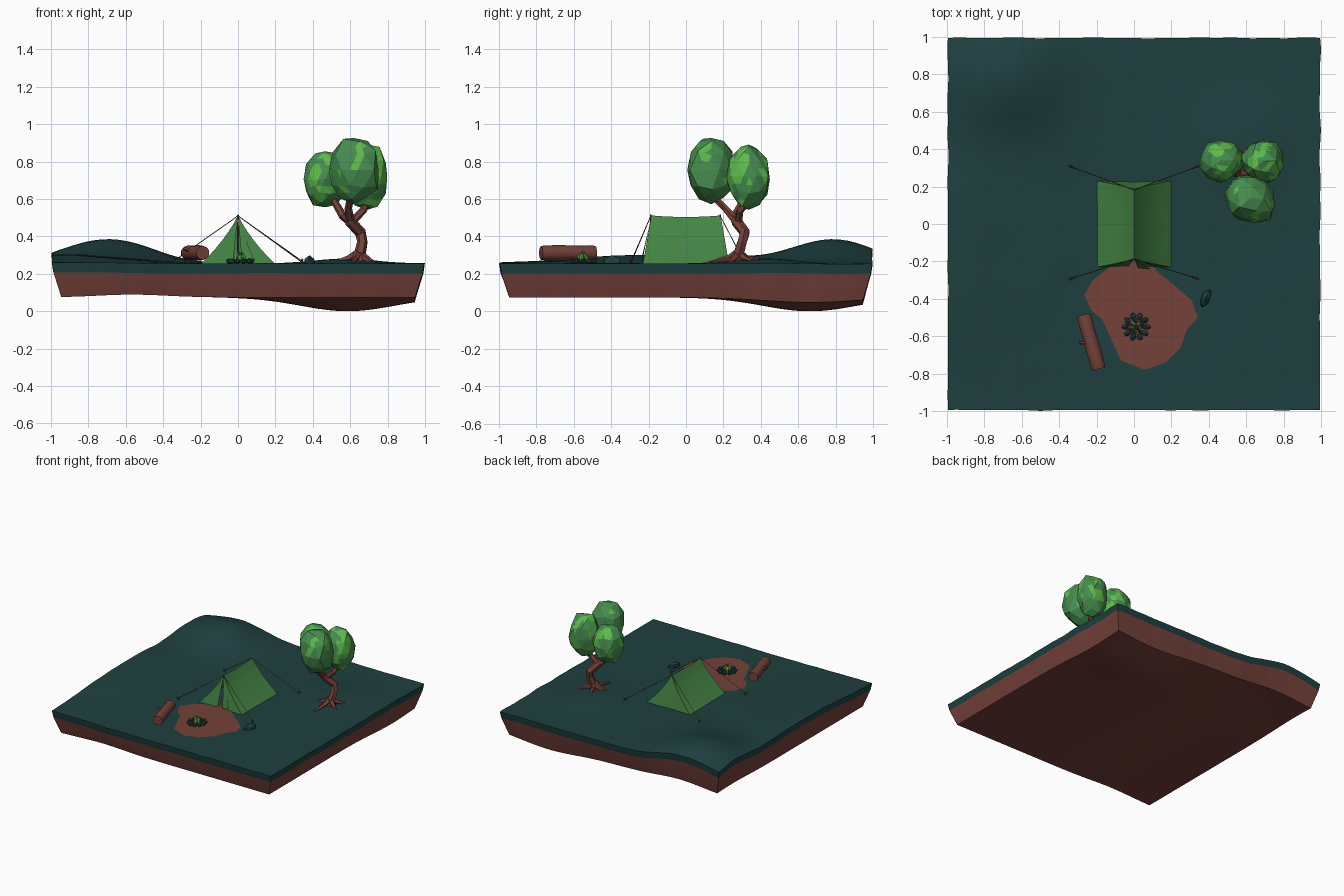
import bpy, bmesh, math, random
from mathutils import Vector, noise

if "Cube" in bpy.data.objects:
    bpy.data.objects.remove(bpy.data.objects["Cube"])

random.seed(4)


def material(name, rgb):
    m = bpy.data.materials.new(name)
    m.diffuse_color = (*rgb, 1)
    m.use_nodes = True
    m.node_tree.nodes["Principled BSDF"].inputs["Base Color"].default_value = m.diffuse_color
    return m


GRASS = material("dark_teal", (0.0135, 0.050, 0.050))
EARTH = material("earth_brown", (0.175, 0.053, 0.042))
TENT = material("tent_green", (0.06, 0.235, 0.06))
LEAF = material("leaf_green", (0.062, 0.265, 0.078))
BRIGHT = material("bright_green", (0.11, 0.50, 0.075))


def finish(bm, name, mats, smooth=False, normals=True):
    if normals:
        bmesh.ops.recalc_face_normals(bm, faces=bm.faces)
    for f in bm.faces:
        f.smooth = smooth
    me = bpy.data.meshes.new(name)
    bm.to_mesh(me)
    bm.free()
    ob = bpy.data.objects.new(name, me)
    bpy.context.collection.objects.link(ob)
    for m in mats:
        me.materials.append(m)
    return ob


def smooth_by_angle(ob, degrees):
    bpy.ops.object.select_all(action='DESELECT')
    bpy.context.view_layer.objects.active = ob
    ob.select_set(True)
    bpy.ops.object.shade_smooth_by_angle(angle=math.radians(degrees))


def add_tube(bm, pts, radii, sides=6):
    pts = [Vector(p) for p in pts]
    rings = []
    for i, p in enumerate(pts):
        d = pts[min(i + 1, len(pts) - 1)] - pts[max(i - 1, 0)]
        d.normalize()
        ref = Vector((0, 1, 0)) if abs(d.y) < 0.8 else Vector((1, 0, 0))
        u = d.cross(ref).normalized()
        v = d.cross(u)
        rings.append([bm.verts.new(p + radii[i] * (u * math.cos(a) + v * math.sin(a)))
                      for a in (2 * math.pi * k / sides for k in range(sides))])
    for a, b in zip(rings, rings[1:]):
        for k in range(sides):
            j = (k + 1) % sides
            bm.faces.new((a[k], a[j], b[j], b[k]))
    bm.faces.new(rings[0])
    bm.faces.new(rings[-1])


def add_blob(bm, centre, size, jitter=0.1, subdiv=1, turn=0.0):
    vs = bmesh.ops.create_icosphere(bm, subdivisions=subdiv, radius=1)["verts"]
    c, s = math.cos(turn), math.sin(turn)
    for v in vs:
        p = v.co * (1 + random.uniform(-jitter, jitter))
        x, y = p.x * size[0], p.y * size[1]
        v.co = Vector((centre[0] + c * x - s * y, centre[1] + s * x + c * y,
                       centre[2] + p.z * size[2]))


# Ground: height fields for the grassy top and the earthy underside
def bump(x, y, cx, cy, sx, sy):
    return math.exp(-(x - cx) ** 2 / sx - (y - cy) ** 2 / sy)


def hill(x, y):
    return bump(x, y, -0.69, 0.79, 0.105, 0.095)


def top_z(x, y):
    left = min(max((-x - 0.25) / 0.6, 0), 1)
    return (0.255 + 0.125 * hill(x, y)
            + 0.05 * left * math.exp(-(y + 0.1) ** 2 / 0.4)
            + 0.025 * bump(x, y, 0.58, 0.4, 0.05, 0.06)
            + 0.005 * noise.noise(Vector((x * 3, y * 3, 1))))


def bottom_z(x, y):
    return (0.074 + 0.03 * hill(x, y) + 0.015 * math.exp(-(x + 0.6) ** 2 / 0.08)
            - 0.074 * bump(x, y, 0.62, 0.7, 0.14, 0.14))


N = 44
bm = bmesh.new()
top, low = {}, {}
for i in range(N + 1):
    for j in range(N + 1):
        x, y = 2 * i / N - 1, 2 * j / N - 1
        w = 0.995 + 0.007 * noise.noise(Vector((x * 7, y * 7, 5)))
        px, py = (x * w if abs(x) == 1 else x), (y * w if abs(y) == 1 else y)
        top[i, j] = bm.verts.new((px, py, top_z(x, y)))
        low[i, j] = bm.verts.new((x * 0.945, y * 0.945, max(bottom_z(x, y), 0)))
for i in range(N):
    for j in range(N):
        k = [(i, j), (i + 1, j), (i + 1, j + 1), (i, j + 1)]
        bm.faces.new([top[q] for q in k])
        bm.faces.new([low[q] for q in reversed(k)]).material_index = 1
rim = ([(i, 0) for i in range(N)] + [(N, j) for j in range(N)]
       + [(i, N) for i in range(N, 0, -1)] + [(0, j) for j in range(N, 0, -1)])
mid = [bm.verts.new((top[q].co.x * 0.992, top[q].co.y * 0.992, top[q].co.z - 0.053)) for q in rim]
for n, q in enumerate(rim):
    m = (n + 1) % len(rim)
    bm.faces.new((mid[n], mid[m], top[rim[m]], top[q]))
    bm.faces.new((low[q], low[rim[m]], mid[m], mid[n])).material_index = 1
smooth_by_angle(finish(bm, "ground", [GRASS, EARTH]), 30)

# Bare earth patch in front of the tent, laid just over the grass
outline = [(-.02, -.20), (-.13, -.23), (-.22, -.30), (-.265, -.38), (-.23, -.46), (-.17, -.51),
           (-.12, -.62), (-.07, -.73), (.06, -.78), (.17, -.74), (.25, -.66), (.28, -.57),
           (.34, -.50), (.31, -.41), (.22, -.33), (.13, -.26), (.08, -.20)]
bm = bmesh.new()
loops = [[bm.verts.new((.03 + (x - .03) * s, -.5 + (y + .5) * s,
                        top_z(.03 + (x - .03) * s, -.5 + (y + .5) * s) + 0.003))
          for x, y in outline] for s in (1, .75, .5, .25)]
for a, b in zip(loops, loops[1:]):
    for k in range(len(a)):
        j = (k + 1) % len(a)
        bm.faces.new((a[k], a[j], b[j], b[k]))
bm.faces.new(loops[-1])
for f in bm.faces:
    f.normal_update()
    if f.normal.z < 0:
        f.normal_flip()
finish(bm, "earth_patch", [EARTH], True, False)

# Tent: two sagging walls, a closed back and a front with a slit
T, Y0 = 6, 8


def tent_pt(side, t, v):
    y = (0.185 + 0.045 * t) * v
    return Vector((side * 0.197 * (0.65 * t + 0.35 * t * t), y,
                   0.512 - 0.258 * t - 0.008 * (1 - v * v) * (1 - t)))


bm = bmesh.new()
for side in (-1, 1):
    g = [[bm.verts.new(tent_pt(side, t / T, 2 * v / Y0 - 1)) for v in range(Y0 + 1)] for t in range(T + 1)]
    for t in range(T):
        for v in range(Y0):
            f = [g[t][v], g[t + 1][v], g[t + 1][v + 1], g[t][v + 1]]
            bm.faces.new(f if side < 0 else f[::-1])
    for end, gap in ((0, 0.028), (Y0, 0.0)):
        sgn = -1 if end == 0 else 1
        seam = [bm.verts.new((side * gap * t / T, sgn * (0.185 + 0.04 * t / T), g[t][end].co.z))
                for t in range(T + 1)]
        for t in range(T):
            f = [g[t][end], seam[t], seam[t + 1], g[t + 1][end]]
            bm.faces.new(f if side * sgn > 0 else f[::-1])
# folded door flap
bm.faces.new([bm.verts.new(p) for p in ((0.002, -.19, .48), (.022, -.235, .262), (.085, -.24, .275))])
smooth_by_angle(finish(bm, "tent", [TENT], normals=False), 30)

# Tent poles, guy ropes and pegs
bm = bmesh.new()
for y in (-0.188, 0.183):
    add_tube(bm, [(0, y, 0.25), (0, y, 0.516)], [0.005, 0.004])
finish(bm, "tent_poles", [EARTH])
ropes, pegs = bmesh.new(), bmesh.new()
for sx in (-1, 1):
    for y, py in ((-0.188, -0.29), (0.183, 0.305)):
        z = top_z(sx * .34, py)
        add_tube(ropes, [(0, y, 0.51), (sx * 0.335, py, z + 0.012)], [0.0022, 0.0022], 4)
        add_tube(pegs, [(sx * 0.345, py * 1.02, z + 0.018), (sx * 0.325, py * .99, z - 0.015)], [0.006, 0.004], 5)
finish(ropes, "guy_ropes", [EARTH])
finish(pegs, "tent_pegs", [EARTH])

# Tree trunk with branches and roots
bm = bmesh.new()
add_tube(bm, [(.64, .28, .25), (.65, .28, .30), (.665, .30, .37), (.655, .315, .42), (.60, .27, .48), (.595, .25, .51)],
         [.048, .032, .028, .03, .03, .02])
for path, rad in (
        ([(.61, .28, .47), (.56, .26, .51), (.52, .30, .58), (.48, .33, .66)], [.024, .022, .019, .014]),
        ([(.61, .28, .48), (.67, .29, .54), (.69, .33, .58), (.69, .34, .66)], [.022, .02, .018, .014]),
        ([(.60, .27, .48), (.59, .21, .55), (.60, .16, .60), (.61, .13, .68)], [.024, .02, .019, .015])):
    add_tube(bm, path, rad)
for a, length in ((-1.75, .17), (-.5, .10), (.7, .11), (2.0, .13), (3.2, .11)):
    c, s = math.cos(a), math.sin(a)
    ex, ey = .64 + c * length, .28 + s * length
    add_tube(bm, [(.64, .28, .315), (.64 + c * .05, .28 + s * .05, .283), (ex, ey, top_z(ex, ey) - .003)],
             [.022, .019, .006], 5)
finish(bm, "tree_trunk", [EARTH])

# Three faceted crowns; facets are split so the bright patches have ragged outlines
for n, (c, size, threshold) in enumerate((
        ((.465, .34, .705), (.118, .115, .155), 0.13),
        ((.69, .335, .72), (.118, .12, .175), 0.13),
        ((.62, .135, .755), (.148, .128, .185), 0.34))):
    bm = bmesh.new()
    add_blob(bm, c, size, 0.075, 2, n * 1.3)
    bmesh.ops.subdivide_edges(bm, edges=bm.edges[:], cuts=1, use_grid_fill=True)
    bmesh.ops.recalc_face_normals(bm, faces=bm.faces)
    for f in bm.faces:
        p = f.calc_center_median()
        if noise.noise(p * 15) + 0.1 * f.normal.z > threshold:
            f.material_index = 1
    finish(bm, "tree_crown_%d" % (n + 1), [LEAF, BRIGHT])

# Log with a small stub
bm = bmesh.new()
a, b = Vector((-.27, -.485, .312)), Vector((-.188, -.775, .312))
add_tube(bm, [a.lerp(b, t) for t in (0, .08, .35, .65, .92, 1)], [.037, .041, .039, .042, .04, .037], 10)
add_tube(bm, [(-.235, -.63, .32), (-.29, -.635, .335)], [.014, .009], 5)
smooth_by_angle(finish(bm, "log", [EARTH]), 45)

# Campfire: two rings of stones, twigs and bright flames
bm = bmesh.new()
for count, rad, size, z in ((10, .058, .019, .268), (7, .036, .012, .266)):
    for k in range(count):
        t = 2 * math.pi * k / count
        add_blob(bm, (.012 + rad * math.cos(t), -.55 + rad * math.sin(t), z),
                 (size * 1.1, size * .85, size * .8), 0.12, 1, t)
finish(bm, "fire_stones", [GRASS])
twigs, tips = bmesh.new(), bmesh.new()
for k in range(5):
    t = 2 * math.pi * k / 5 + .3
    c, s = math.cos(t), math.sin(t)
    add_tube(twigs, [(.012 + .04 * c, -.55 + .04 * s, .268), (.012 - .008 * c, -.55 - .008 * s, .31)], [.005, .004], 5)
    c, s = math.cos(t + .6), math.sin(t + .6)
    add_tube(tips, [(.012 + .022 * c, -.55 + .022 * s, .262), (.012 + .02 * c, -.55 + .02 * s, .285 + .005 * (k % 3)),
                    (.012 + .01 * c, -.55 + .01 * s, .315 + .006 * (k % 3))], [.008, .011, .001], 4)
finish(twigs, "fire_twigs", [EARTH])
finish(tips, "fire_flames", [BRIGHT])

# Loose boulder
bm = bmesh.new()
add_blob(bm, (.383, -.397, .266), (.055, .026, .032), 0.1, 1, 1.15)
finish(bm, "boulder", [GRASS])
